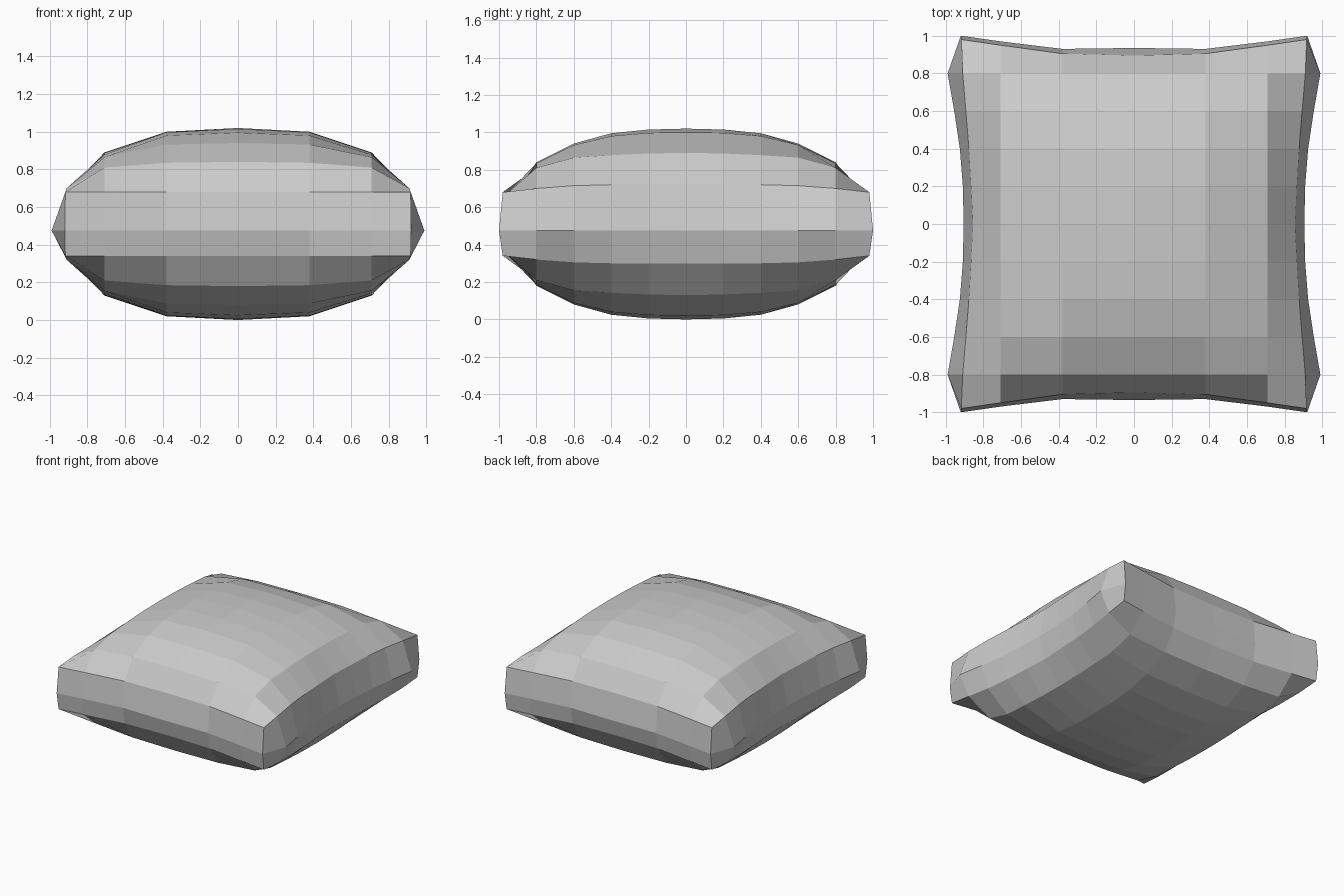
import bpy, bmesh

if "Cube" in bpy.data.objects:
    bpy.data.objects.remove(bpy.data.objects["Cube"])

# Quarter-cushion profile: columns run centre -> side, rows centre -> front
COL = [0, 0.38, 0.71]
ROW = [0, 0.2, 0.4, 0.6, 0.8]
HEIGHT = [
    [1.02, 1.00, 0.89, 0.72],
    [1.015, 0.997, 0.887, 0.72],
    [0.995, 0.98, 0.878, 0.72],
    [0.94, 0.932, 0.865, 0.715],
    [0.84, 0.835, 0.81, 0.70],
    [0.68, 0.68, 0.68, 0.68],
]
RIM_X = [0.855, 0.865, 0.877, 0.893, 0.91, 0.917]    # side rim, by row
RIM_Y = [0.895, 0.905, 0.95, 0.98]                   # end rim, by column
SEAM_X = [0.905, 0.909, 0.925, 0.955, 0.99, 0.92]
SEAM_Y = [0.935, 0.93, 0.97, 1.0]
SEAM_Z = 0.475
NI, NJ = 3, 5


def sign(n):
    return -1 if n < 0 else 1


def panel_point(i, j, top):
    a, b = abs(i), abs(j)
    x = RIM_X[b] if a == NI else COL[a]
    y = RIM_Y[a] if b == NJ else ROW[b]
    z = HEIGHT[b][a]
    return sign(i) * x, sign(j) * y, z if top else 1.02 - z


def seam_point(i, j):
    a, b = abs(i), abs(j)
    x = SEAM_X[b] if a == NI else COL[a]
    y = SEAM_Y[a] if b == NJ else ROW[b]
    return sign(i) * x, sign(j) * y, SEAM_Z


bm = bmesh.new()

# Ordered walk around the cushion edge
edge = ([(i, -NJ) for i in range(-NI, NI)] + [(NI, j) for j in range(-NJ, NJ)]
        + [(i, NJ) for i in range(NI, -NI, -1)] + [(-NI, j) for j in range(NJ, -NJ, -1)])
seam = {k: bm.verts.new(seam_point(*k)) for k in edge}

# Top and bottom panels, each joined to the shared seam
for top in (True, False):
    v = {(i, j): bm.verts.new(panel_point(i, j, top))
         for i in range(-NI, NI + 1) for j in range(-NJ, NJ + 1)}
    for i in range(-NI, NI):
        for j in range(-NJ, NJ):
            bm.faces.new((v[i, j], v[i + 1, j], v[i + 1, j + 1], v[i, j + 1]))
    for k, n in zip(edge, edge[1:] + edge[:1]):
        bm.faces.new((seam[k], seam[n], v[n], v[k]))

bmesh.ops.recalc_face_normals(bm, faces=bm.faces[:])
mesh = bpy.data.meshes.new("cushion")
bm.to_mesh(mesh)
bm.free()
bpy.context.collection.objects.link(bpy.data.objects.new("cushion", mesh))
